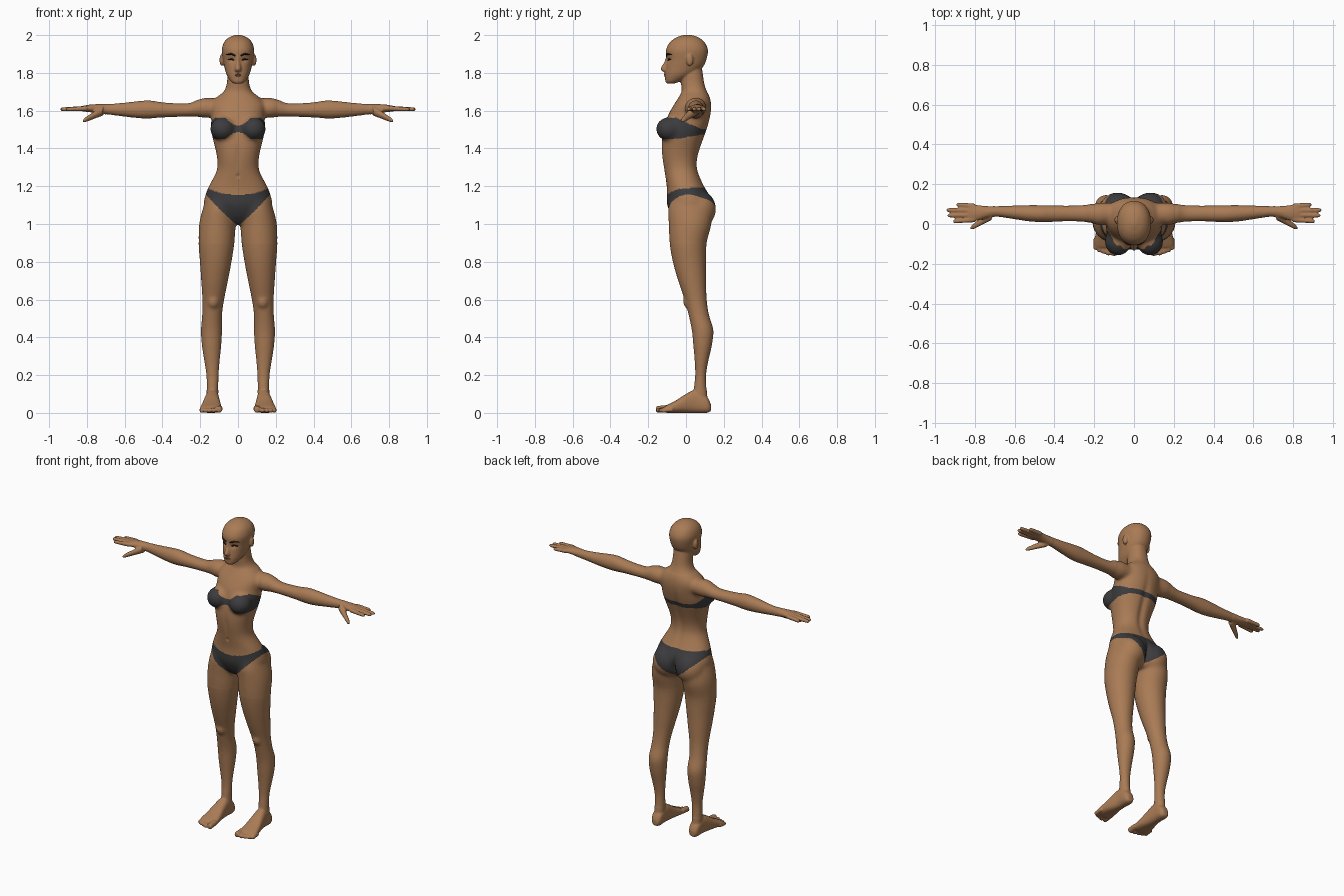
import bpy
import bmesh
from math import cos, sin, pi, exp, copysign
from mathutils import Vector, Matrix
from mathutils.bvhtree import BVHTree

cube = bpy.data.objects.get("Cube")
if cube:
    bpy.data.objects.remove(cube)


def material(name, color):
    mat = bpy.data.materials.new(name)
    mat.use_nodes = True
    mat.diffuse_color = (*color, 1)
    mat.node_tree.nodes["Principled BSDF"].inputs["Base Color"].default_value = (*color, 1)
    return mat


skin = material("brown skin", (0.40, 0.2, 0.092))
fabric = material("charcoal fabric", (0.045, 0.045, 0.048))
hair = material("dark brow hair", (0.012, 0.009, 0.008))
lip = material("brown lips", (0.24, 0.1, 0.06))

bm = bmesh.new()


def refine(rows, steps=5):
    """Catmull-Rom interpolation of whole section rows."""
    out = []
    for i in range(len(rows) - 1):
        quad = zip(rows[max(i - 1, 0)], rows[i], rows[i + 1], rows[min(i + 2, len(rows) - 1)])
        quad = list(quad)
        for k in range(steps):
            t = k / steps
            out.append([b + 0.5 * t * (c - a + t * (2 * a - 5 * b + 4 * c - d
                        + t * (3 * (b - c) + d - a))) for a, b, c, d in quad])
    return out + [rows[-1]]


def loft(axis, rows, side=1, power=1.0, sides=32):
    """Skin through sections: (position on axis, centre, half width, low, high)."""
    rings = []
    for t, c, r, low, high in refine(rows):
        ring = []
        for k in range(sides):
            a = 2 * pi * k / sides
            u = c + r * copysign(abs(cos(a)) ** power, cos(a))
            v = (low + high) / 2 + (high - low) / 2 * copysign(abs(sin(a)) ** power, sin(a))
            p = {"z": (u, v, t), "x": (t, u, v), "y": (u, t, v)}[axis]
            ring.append(bm.verts.new((p[0] * side, p[1], p[2])))
        rings.append(ring)
    faces = [bm.faces.new(rings[0]), bm.faces.new(rings[-1][::-1])]
    for a, b in zip(rings, rings[1:]):
        for k in range(sides):
            j = (k + 1) % sides
            faces.append(bm.faces.new((a[k], b[k], b[j], a[j])))
    bmesh.ops.recalc_face_normals(bm, faces=faces)


def ball(center, radii, side=1):
    place = Matrix.Translation((center[0] * side, center[1], center[2]))
    bmesh.ops.create_uvsphere(bm, u_segments=24, v_segments=16, radius=1,
                              matrix=place @ Matrix.Diagonal((*radii, 1)))


def digit(axis, start, end, r0, r1, side):
    """Tapered finger or toe with a rounded tip."""
    rows = []
    for t, swell in ((0, 1), (0.5, 1), (0.85, 1), (0.96, 0.75), (1, 0.25)):
        p = Vector(start).lerp(Vector(end), t)
        r = (r0 + (r1 - r0) * t) * swell
        across, along = (p.y, p.x) if axis == "x" else (p.x, p.y)
        rows.append((along, across, r, p.z - r, p.z + r))
    loft(axis, rows, side, sides=16)


# Torso and neck
loft("z", [
    (1.0, 0, .05, -.04, .09), (1.04, 0, .12, -.075, .125), (1.1, 0, .178, -.1, .138),
    (1.15, 0, .174, -.101, .126), (1.2, 0, .155, -.102, .097), (1.28, 0, .114, -.115, .064),
    (1.34, 0, .11, -.126, .062), (1.4, 0, .121, -.131, .077), (1.46, 0, .136, -.126, .098),
    (1.52, 0, .144, -.112, .118), (1.58, 0, .14, -.093, .132), (1.63, 0, .145, -.065, .135),
    (1.67, 0, .115, -.04, .128), (1.7, 0, .077, -.024, .112), (1.74, 0, .06, -.026, .098),
    (1.8, 0, .055, -.03, .088), (1.86, 0, .05, -.03, .08)], power=.9)

# Skull, face and nose
loft("z", [
    (1.743, 0, .02, -.1, -.065), (1.755, 0, .038, -.109, -.03), (1.79, 0, .06, -.111, .04),
    (1.83, 0, .072, -.107, .088), (1.87, 0, .08, -.103, .108), (1.92, 0, .086, -.106, .116),
    (1.96, 0, .075, -.087, .1), (1.985, 0, .052, -.056, .072), (1.997, 0, .026, -.025, .042),
    (2.002, 0, .008, -.004, .016)], power=.92)
loft("z", [
    (1.895, 0, .008, -.106, -.07), (1.86, 0, .012, -.114, -.07), (1.825, 0, .018, -.134, -.07),
    (1.812, 0, .019, -.129, -.07), (1.803, 0, .012, -.115, -.07)])
ball((0, -.098, 1.787), (.03, .016, .014))

for side in (1, -1):
    # Ear, breast, shoulder, buttock and kneecap masses
    ball((.086, .02, 1.868), (.012, .019, .032), side)
    ball((.08, -.088, 1.503), (.068, .072, .064), side)
    ball((.17, .05, 1.614), (.062, .058, .054), side)
    ball((.083, .066, 1.08), (.092, .094, .1), side)
    ball((.131, .027, .59), (.036, .043, .045), side)

    # Leg
    loft("z", [
        (1.14, .095, .07, -.08, .09), (1.08, .1, .087, -.095, .13), (1, .109, .097, -.092, .135),
        (.9, .114, .095, -.087, .11), (.8, .118, .084, -.07, .106), (.7, .124, .071, -.042, .107),
        (.6, .131, .058, -.008, .11), (.52, .137, .053, .013, .122), (.44, .14, .056, .03, .145),
        (.36, .14, .052, .038, .138), (.28, .138, .042, .045, .12), (.2, .135, .033, .048, .107),
        (.12, .135, .031, .04, .11), (.03, .135, .03, .04, .12)], side)

    # Foot and toes
    loft("y", [
        (.132, .135, .018, .01, .045), (.11, .135, .033, 0, .085), (.05, .136, .036, 0, .12),
        (0, .139, .043, 0, .1), (-.05, .141, .052, 0, .068), (-.1, .143, .058, 0, .042),
        (-.118, .143, .05, .004, .032)], side, power=.8)
    for x, tip, r in ((.1, -.16, .018), (.129, -.158, .013), (.152, -.15, .012),
                      (.173, -.142, .012), (.192, -.13, .012)):
        digit("y", (x, tip + .06, r + .006), (x, tip, r), r, r, side)

    # Arm and palm
    loft("x", [
        (.1, .055, .05, 1.57, 1.66), (.16, .054, .054, 1.563, 1.67), (.21, .053, .049, 1.566, 1.66),
        (.26, .053, .042, 1.568, 1.64), (.34, .053, .04, 1.566, 1.64), (.41, .052, .042, 1.563, 1.646),
        (.47, .052, .043, 1.558, 1.655), (.53, .054, .041, 1.56, 1.651), (.61, .059, .034, 1.569, 1.642),
        (.69, .063, .027, 1.579, 1.636), (.74, .06, .03, 1.585, 1.635), (.785, .056, .039, 1.592, 1.632),
        (.82, .056, .044, 1.596, 1.626), (.835, .056, .038, 1.6, 1.622)], side)

    # Fingers and thumb
    for y0, y1, tip in ((.022, .013, .91), (.045, .043, .938), (.068, .07, .943), (.09, .097, .892)):
        digit("x", (.8, y0, 1.612), (tip, y1, 1.607), .0135, .0105, side)
    digit("x", (.715, .045, 1.6), (.822, -.022, 1.545), .026, .0115, side)

# Fuse the masses into one continuous body
mesh = bpy.data.meshes.new("body")
bm.to_mesh(mesh)
bm.free()
body = bpy.data.objects.new("body", mesh)
bpy.context.scene.collection.objects.link(body)
remesh = body.modifiers.new("fuse", "REMESH")
remesh.mode = "VOXEL"
remesh.voxel_size = 0.005
bpy.context.view_layer.update()
fused = bpy.data.meshes.new_from_object(body.evaluated_get(bpy.context.evaluated_depsgraph_get()))
body.modifiers.clear()
body.data = fused
bpy.data.meshes.remove(mesh)
fused.name = "body"
fused.materials.clear()
fused.materials.append(skin)
fused.materials.append(fabric)

# Soften the joins, strongly on the trunk and lightly on the face, hands and feet
bm = bmesh.new()
bm.from_mesh(fused)
limbs = [v for v in bm.verts if abs(v.co.x) < .7 and .12 < v.co.z < 1.74]
trunk = [v for v in limbs if abs(v.co.x) < .22 and .9 < v.co.z < 1.68]
for group, rounds in ((list(bm.verts), 2), (limbs, 14), (trunk, 22)):
    for _ in range(rounds):
        bmesh.ops.smooth_vert(bm, verts=group, factor=.5, use_axis_x=True,
                              use_axis_y=True, use_axis_z=True)


def bump(value, center, width):
    return exp(-((value - center) / width) ** 2)


# Carve the spine, buttock cleft, belly line, navel and eye sockets
for v in bm.verts:
    x, y, z = v.co
    if abs(x) > .2:
        continue
    if y > .03:
        v.co.y -= .01 * bump(x, 0, .022) * bump(z, 1.4, .17)
        v.co.y -= .022 * bump(x, 0, .014) * bump(z, 1.07, .06)
    elif y < -.06:
        v.co.y += .005 * bump(x, 0, .018) * bump(z, 1.36, .07)
        v.co.y += .006 * bump(x, 0, .008) * bump(z, 1.255, .01)
        v.co.y += .007 * bump(abs(x), .033, .018) * bump(z, 1.868, .013)


def is_fabric(p):
    """Bandeau top with a narrow back strap, and briefs with high leg lines."""
    x, y, z = abs(p.x), p.y, p.z
    if x > .2:
        return False
    if y < -.05:
        rise = min(1, (x / .065) ** 2)
        top, bottom = 1.522 + .04 * rise, 1.485 - .035 * rise
    else:
        t = min(1, (y + .05) / .13)
        top, bottom = 1.562 - .06 * t, 1.45 + .023 * t
    if bottom < z < top:
        return True
    reach = x / .17
    if y < .02:
        top, bottom = 1.153 + .04 * min(1, reach ** 2), .99 + .165 * reach ** 1.1
    else:
        top, bottom = 1.193, 1.02 + .135 * reach ** 1.3
    return bottom < z < top


for face in bm.faces:
    face.material_index = int(is_fabric(face.calc_center_median()))
    face.smooth = True
surface = BVHTree.FromBMesh(bm)
bm.to_mesh(fused)
bm.free()


def face_line(name, points, mat, radius):
    """Thin tapered stroke laid on the front of the face."""
    curve = bpy.data.curves.new(name, "CURVE")
    curve.dimensions = "3D"
    curve.bevel_depth = radius
    curve.bevel_resolution = 2
    rows = refine(points, 4)
    spline = curve.splines.new("POLY")
    spline.points.add(len(rows) - 1)
    for point, (x, z, thick) in zip(spline.points, rows):
        hit = surface.ray_cast(Vector((x, -1, z)), Vector((0, 1, 0)))[0]
        point.co = (x, hit.y, z, 1)
        point.radius = thick
    curve.materials.append(mat)
    bpy.context.scene.collection.objects.link(bpy.data.objects.new(name, curve))


# Brows, eye lines and lips
for side, label in ((1, "left"), (-1, "right")):
    face_line(label + "_brow", [(side * .014, 1.89, .8), (side * .037, 1.9, 1),
                                (side * .065, 1.896, .3)], hair, .0048)
    face_line(label + "_eye", [(side * .018, 1.866, .4), (side * .034, 1.872, 1),
                               (side * .054, 1.87, .4)], hair, .0045)
for name, z in (("upper_lip", 1.792), ("lower_lip", 1.784)):
    face_line(name, [(-.021, 1.788, .2), (0, z, 1), (.021, 1.788, .2)], lip, .0045)
